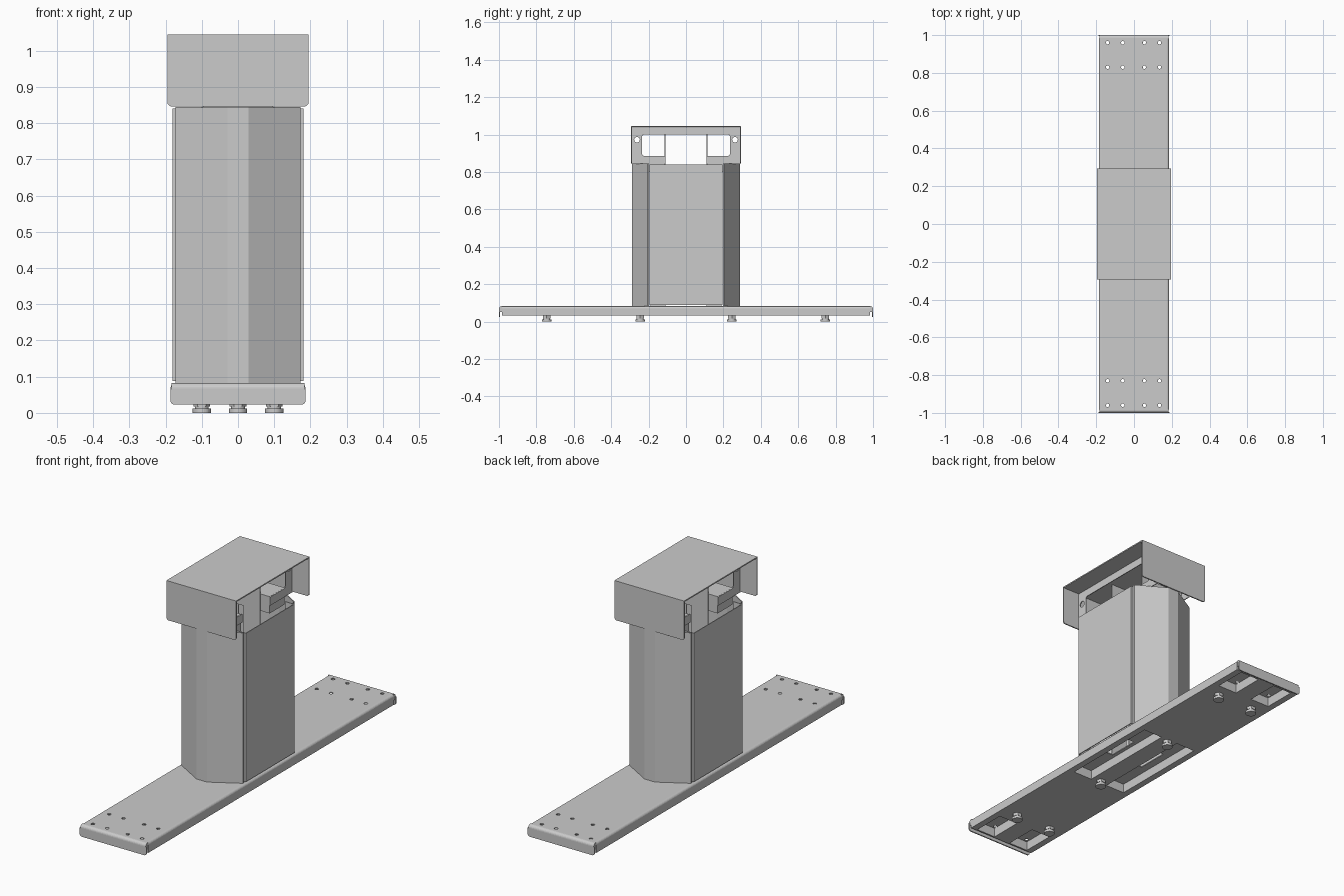
import bpy, bmesh
from math import sin, cos, pi

if "Cube" in bpy.data.objects:
    bpy.data.objects.remove(bpy.data.objects["Cube"])


def place(axis, u, v, w):
    return {'x': (w, u, v), 'y': (u, w, v), 'z': (u, v, w)}[axis]


def finish(name, bm):
    bmesh.ops.recalc_face_normals(bm, faces=bm.faces[:])
    me = bpy.data.meshes.new(name)
    bm.to_mesh(me)
    bm.free()
    ob = bpy.data.objects.new(name, me)
    bpy.context.collection.objects.link(ob)
    return ob


def apply(ob, kind, **props):
    mod = ob.modifiers.new(kind.title(), kind)
    for key, val in props.items():
        setattr(mod, key, val)
    bpy.context.view_layer.objects.active = ob
    bpy.ops.object.modifier_apply(modifier=mod.name)


def prism(name, pts, axis, lo, hi):
    """Closed outline extruded along an axis."""
    bm = bmesh.new()
    a = [bm.verts.new(place(axis, u, v, lo)) for u, v in pts]
    b = [bm.verts.new(place(axis, u, v, hi)) for u, v in pts]
    bm.faces.new(a)
    bm.faces.new(b[::-1])
    for i in range(len(pts)):
        j = (i + 1) % len(pts)
        bm.faces.new((a[i], a[j], b[j], b[i]))
    return finish(name, bm)


def sheet(name, pts, axis, lo, hi, t):
    """Open profile extruded along an axis and thickened like bent metal."""
    bm = bmesh.new()
    a = [bm.verts.new(place(axis, u, v, lo)) for u, v in pts]
    b = [bm.verts.new(place(axis, u, v, hi)) for u, v in pts]
    for i in range(len(pts) - 1):
        bm.faces.new((a[i], a[i + 1], b[i + 1], b[i]))
    ob = finish(name, bm)
    apply(ob, 'SOLIDIFY', thickness=t, offset=0, use_even_offset=True)
    return ob


def rect(x0, x1, y0, y1):
    return [(x0, y0), (x1, y0), (x1, y1), (x0, y1)]


def disc(r, n, cx=0, cy=0):
    return [(cx + r * cos(2 * pi * i / n), cy + r * sin(2 * pi * i / n)) for i in range(n)]


def arc(cx, cy, r, a0, a1, n=5):
    return [(cx + r * cos(a0 + (a1 - a0) * i / n), cy + r * sin(a0 + (a1 - a0) * i / n))
            for i in range(n + 1)]


def mirror(ob, x=False, y=False):
    apply(ob, 'MIRROR', use_axis=(x, y, False), use_mirror_merge=False)


def cut(ob, pieces):
    for c in pieces:
        apply(ob, 'BOOLEAN', operation='DIFFERENCE', object=c, solver='EXACT')
        bpy.data.objects.remove(c)


def join(name, obs):
    for o in bpy.context.selected_objects:
        o.select_set(False)
    for o in obs:
        o.select_set(True)
    bpy.context.view_layer.objects.active = obs[0]
    bpy.ops.object.join()
    obs[0].name = name
    return obs[0]


# base beam with rounded long edges, pockets underneath and bolt holes through the top
half = [(0.186, 0.031)] + arc(0.173, 0.069, 0.013, 0, pi / 2)
base = prism('base_beam', half + [(-x, z) for x, z in half[::-1]], 'y', -0.983, 0.983)
pockets = [prism('pocket', rect(sx * 0.1 - 0.053, sx * 0.1 + 0.053, y0, y1), 'z', 0, 0.077)
           for sx in (-1, 1) for y0, y1 in ((-0.975, -0.81), (-0.26, 0.26), (0.81, 0.975))]
holes = [prism('hole_cutter', disc(0.009, 16, x, s * y), 'z', 0.07, 0.2)
         for x in (-0.14, -0.06, 0.055, 0.135) for y in (0.83, 0.96) for s in (-1, 1)]
slots = [prism('slot_cutter', rect(x - 0.025, x + 0.025, -0.08, 0.08), 'z', 0.07, 0.2)
         for x in (-0.09, 0.09)]
cut(base, [join('pocket_cutters', pockets), join('hole_cutters', holes + slots)])

# base end flanges: a bent top edge and a lip with rounded lower corners
o = prism('base_end_bend', [(0.983, 0.05), (0.983, 0.082)]
          + arc(0.985, 0.067, 0.015, pi / 2, 0) + [(1.0, 0.05)], 'x', -0.183, 0.183)
mirror(o, y=True)
o = prism('base_end_lip', [(0.187, 0.066), (-0.187, 0.066)]
          + arc(-0.175, 0.035, 0.012, pi, 1.5 * pi) + arc(0.175, 0.035, 0.012, 1.5 * pi, 2 * pi),
          'y', 0.994, 1.0)
mirror(o, y=True)

# levelling feet
for i, (x, y) in enumerate([(0, 0.245), (0, -0.245)]
                           + [(sx * 0.1, sy * 0.745) for sx in (-1, 1) for sy in (-1, 1)]):
    parts = [prism('pad', disc(0.025, 24, x, y), 'z', 0, 0.012),
             prism('neck', disc(0.019, 24, x, y), 'z', 0.012, 0.017),
             prism('nut', disc(0.023, 6, x, y), 'z', 0.017, 0.031)]
    join(f'levelling_foot_{i + 1}', parts)

# column: faceted front and back shells with short returns
side = [(0.170, -0.199), (0.170, -0.206), (0.029, -0.288)]
o = sheet('column_shell', side + [(-x, y) for x, y in side[::-1]], 'z', 0.083, 0.845, 0.004)
mirror(o, y=True)

# column: flat side panels with folded edges
o = sheet('side_panel', [(0.13, -0.193), (0.179, -0.193), (0.179, 0.193), (0.13, 0.193)],
          'z', 0.088, 0.84, 0.004)
mirror(o, x=True)

# inner uprights carrying the head, with foot plates and mounting blocks
o = prism('inner_upright', rect(-0.045, 0.045, 0.083, 1.036), 'y', 0.110, 0.114)
mirror(o, y=True)
o = prism('upright_foot_plate', rect(-0.14, 0.14, 0.11, 0.19), 'z', 0.083, 0.09)
mirror(o, y=True)
o = prism('mounting_block', rect(-0.097, 0.097, 0.115, 0.234), 'z', 0.80, 0.885)
mirror(o, y=True)

# slotted head frame: two side plates joined by a top web
h = [(0.29, 1.038), (0.29, 0.842), (0.11, 0.842), (0.11, 0.885)]
h += arc(0.223, 0.897, 0.012, -pi / 2, 0, 3) + arc(0.223, 0.988, 0.012, 0, pi / 2, 3)
frame = prism('head_frame_plate', h + [(-y, z) for y, z in h[::-1]], 'x', 0.098, 0.102)
cut(frame, [prism('hole_cutter', disc(0.015, 20, s * 0.262, 0.972), 'x', 0, 0.2)
            for s in (-1, 1)])
mirror(frame, x=True)
prism('head_frame_web', rect(-0.1, 0.1, -0.288, 0.288), 'z', 1.034, 1.038)

# cover: top sheet with front and back plates, sides open
prism('cover_top', rect(-0.195, 0.195, -0.293, 0.293), 'z', 1.039, 1.045)
o = prism('cover_plate', [(0.195, 1.045), (-0.195, 1.045)]
          + arc(-0.183, 0.858, 0.012, pi, 1.5 * pi) + arc(0.183, 0.858, 0.012, 1.5 * pi, 2 * pi),
          'y', 0.288, 0.294)
mirror(o, y=True)
